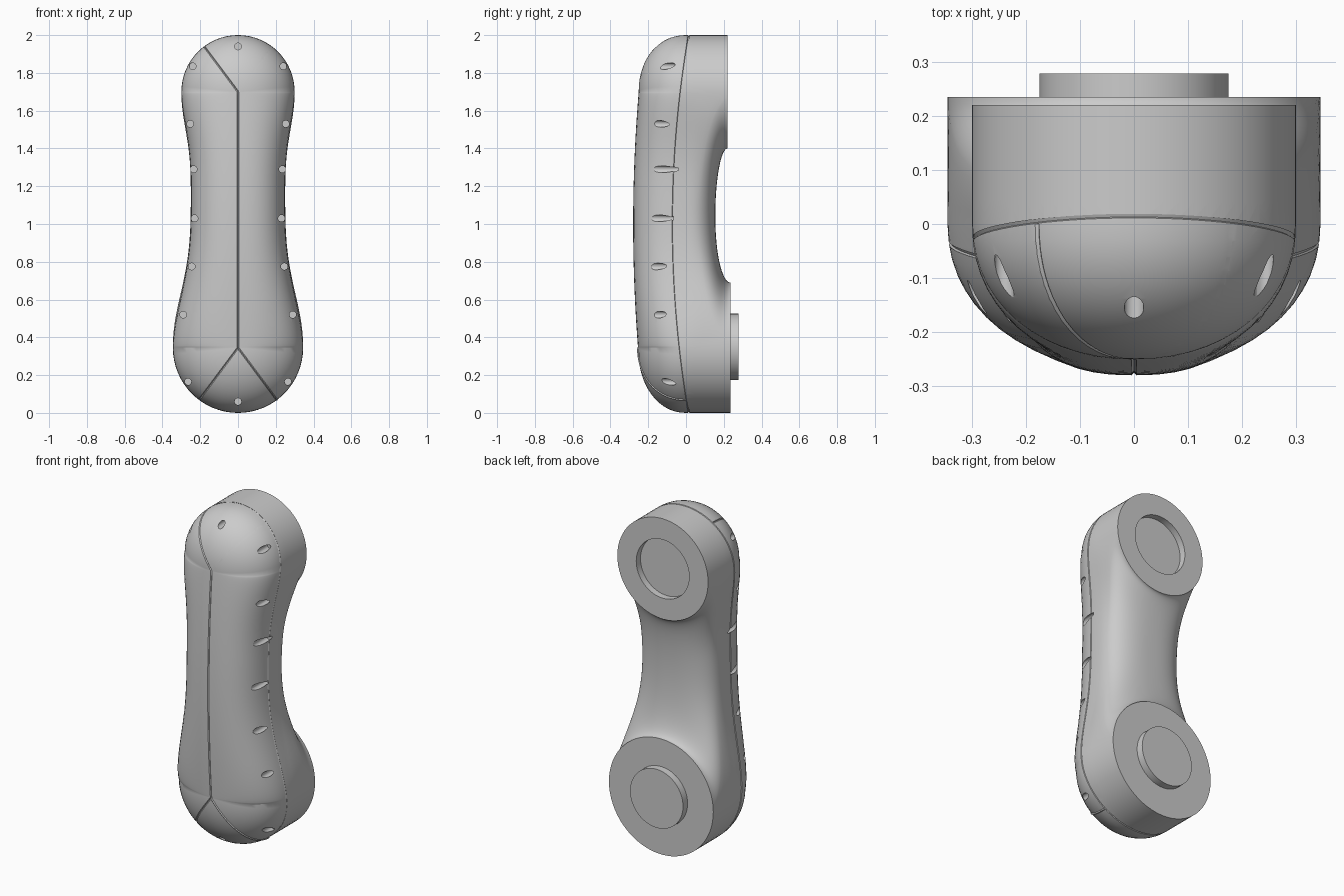
import bpy, bmesh
from math import sin, cos, pi, sqrt, asin, radians, copysign

if "Cube" in bpy.data.objects:
    bpy.data.objects.remove(bpy.data.objects["Cube"])

ZB, RB, YB = 0.345, 0.345, 0.235     # lower head: centre height, radius, back face
ZT, RT, YT = 1.70, 0.30, 0.22        # upper head
NT, NA, NW, NF = 36, 32, 5, 14       # neck stations, arc, wall and front segments


def lerp(a, b, t):
    return a + (b - a) * t


def half_width(z):
    u, h = ((1.15 - z) / (1.15 - ZB), 0.095) if z < 1.15 else ((z - 1.15) / (ZT - 1.15), 0.05)
    u = u ** 1.5
    return 0.25 + h * u * u * (3 - 2 * u)


def front_depth(z):
    return 0.28 - 0.06 * (z - 1) ** 2


def front(o, y):
    """Point of the front shell below outline point o at depth y."""
    x, z, zs, p = o
    c = 1.0 if y >= 0 else max(0, 1 - (-y / front_depth(zs)) ** p) ** (1 / p)
    return (x * c, y, zs + (z - zs) * c)


# Outline: lower arc, right side, upper arc, left side -> (x, z, spine z, fullness)
phis = [pi * i / NT for i in range(NT + 1)]
sides = []
for f in phis:
    z = lerp(ZB, ZT, (1 - cos(f)) / 2)
    sides.append((half_width(z), z, z, 2.1 + 0.4 * sin(f)))
low = [(-RB * cos(pi * i / NA), ZB - RB * sin(pi * i / NA), ZB, 2.1) for i in range(NA + 1)]
top = [(RT * cos(pi * i / NA), ZT + RT * sin(pi * i / NA), ZT, 2.1) for i in range(NA + 1)]
left = [(-x, z, s, p) for x, z, s, p in reversed(sides)]
outline = low[:-1] + sides[:-1] + top[:-1] + left[:-1]

bm = bmesh.new()


def grid(rows, close=False):
    vs = [[bm.verts.new(c) for c in r] for r in rows]
    n = len(rows[0])
    for a, b in zip(vs, vs[1:]):
        for i in range(n if close else n - 1):
            j = (i + 1) % n
            bm.faces.new((a[i], a[j], b[j], b[i]))


# Domed front shell
rows = []
for k in range(NF + 1):
    a = pi / 2 * k / NF
    rows.append([front(o, -front_depth(o[2]) * sin(a) ** (2 / o[3])) for o in outline])
grid(rows, True)
# Outer walls of both heads
for arc, yb in ((low, YB), (top, YT)):
    grid([[(x, yb * j / NW, z) for x, z, _, _ in arc] for j in range(NW + 1)])
# Neck back, flaring into the two round rims
rows = []
for f in phis:
    t, m = (1 - cos(f)) / 2, max(0, sin(f))
    w = half_width(lerp(ZB, ZT, t))
    yb = lerp(lerp(YB, YT, t), 0.155, m)
    n = 2 * NW + NA
    row = []
    for i in range(n + 1):
        th = pi * min(max(i - NW, 0), NA) / NA
        ex, ey = cos(th), min(i, n - i, NW) / NW
        a = pi * i / n
        mx = copysign(abs(cos(a)) ** 0.77, cos(a))
        my = abs(sin(a)) ** 0.77
        if i in (0, n):
            my = 0
        X = lerp(ex, mx, m)
        h = sqrt(max(0, 1 - X * X))
        row.append((w * X, yb * lerp(ey, my, m), lerp(ZB + RB * h, ZT - RT * h, t)))
    rows.append(row)
grid(rows)
# Flat round back faces
for cz, r, y in ((ZB, RB, YB), (ZT, RT, YT)):
    bm.faces.new([bm.verts.new((r * cos(pi * i / NA), y, cz + r * sin(pi * i / NA)))
                  for i in range(2 * NA)])
bmesh.ops.remove_doubles(bm, verts=bm.verts, dist=1e-4)
bmesh.ops.recalc_face_normals(bm, faces=bm.faces)
me = bpy.data.meshes.new("handset_body")
bm.to_mesh(me)
bm.free()
body = bpy.data.objects.new("handset_body", me)
bpy.context.collection.objects.link(body)

cutters = []


def groove(pts, cyclic=False, r=0.005):
    cu = bpy.data.curves.new("groove_cutter", 'CURVE')
    cu.dimensions = '3D'
    cu.fill_mode = 'FULL'
    cu.bevel_depth, cu.bevel_resolution, cu.use_fill_caps = r, 0, True
    sp = cu.splines.new('POLY')
    sp.points.add(len(pts) - 1)
    for q, c in zip(sp.points, pts):
        q.co = (*c, 1)
    sp.use_cyclic_u = cyclic
    tmp = bpy.data.objects.new("groove_curve", cu)
    bpy.context.collection.objects.link(tmp)
    dg = bpy.context.evaluated_depsgraph_get()
    m = bpy.data.meshes.new_from_object(tmp.evaluated_get(dg))
    bpy.data.objects.remove(tmp)
    b = bmesh.new()
    b.from_mesh(m)
    bmesh.ops.remove_doubles(b, verts=b.verts, dist=1e-5)
    bmesh.ops.recalc_face_normals(b, faces=b.faces)
    b.to_mesh(m)
    b.free()
    ob = bpy.data.objects.new("groove_cutter", m)
    bpy.context.collection.objects.link(ob)
    cutters.append(ob)


def cyl(name, x, z, r, y0, y1, n):
    bpy.ops.mesh.primitive_cylinder_add(vertices=n, radius=r, depth=y1 - y0,
                                        location=(x, (y0 + y1) / 2, z), rotation=(pi / 2, 0, 0))
    ob = bpy.context.object
    ob.name = name
    return ob


# Panel seams: around the side, down the spine, and forked over both ends
groove([front(o, 0.015 - 0.085 * (1 - (o[1] - 1) ** 2)) for o in outline], True)
zs = [lerp(ZB, ZT, i / 30) for i in range(31)]
groove([(0, -front_depth(z), z) for z in zs])
for cz, r, d in ((ZB, RB, -1), (ZT, RT, 1)):
    for s in (-1, 1):
        a = radians(36.7)
        o = (s * r * sin(a), cz + d * r * cos(a), cz, 2.1)
        groove([front(o, -front_depth(cz) * cos(pi / 2 * i / 20) ** (2 / 2.1)) for i in range(21)])

# Screw holes drilled from the front
spots = [(0, 1.94), (0, 0.06)]
for x, z in ((0.24, 1.835), (0.253, 1.53), (0.235, 1.29), (0.23, 1.03),
             (0.245, 0.775), (0.29, 0.52), (0.265, 0.165)):
    spots += [(x, z), (-x, z)]
holes = [cyl("hole_cutter", x, z, 0.018, -0.4, -0.04, 16) for x, z in spots]
bpy.ops.object.select_all(action='DESELECT')
for h in holes:
    h.select_set(True)
bpy.context.view_layer.objects.active = holes[0]
bpy.ops.object.join()
cutters.append(holes[0])
# Round recess in the upper head
cutters.append(cyl("recess_cutter", 0, ZT, 0.175, YT - 0.04, 0.3, 64))

bpy.ops.object.select_all(action='DESELECT')
body.select_set(True)
bpy.context.view_layer.objects.active = body
for c in cutters:
    c.hide_render = True
    md = body.modifiers.new("cut", 'BOOLEAN')
    md.operation, md.solver, md.object = 'DIFFERENCE', 'EXACT', c
    bpy.ops.object.modifier_apply(modifier=md.name)
for c in cutters:
    bpy.data.objects.remove(c)
bpy.ops.object.shade_smooth_by_angle(angle=radians(30))

# Raised round plate on the lower head
cyl("mouth_plate", 0, ZB + 0.005, 0.175, YB - 0.005, 0.278, 64)
bpy.ops.object.shade_smooth_by_angle(angle=radians(30))
